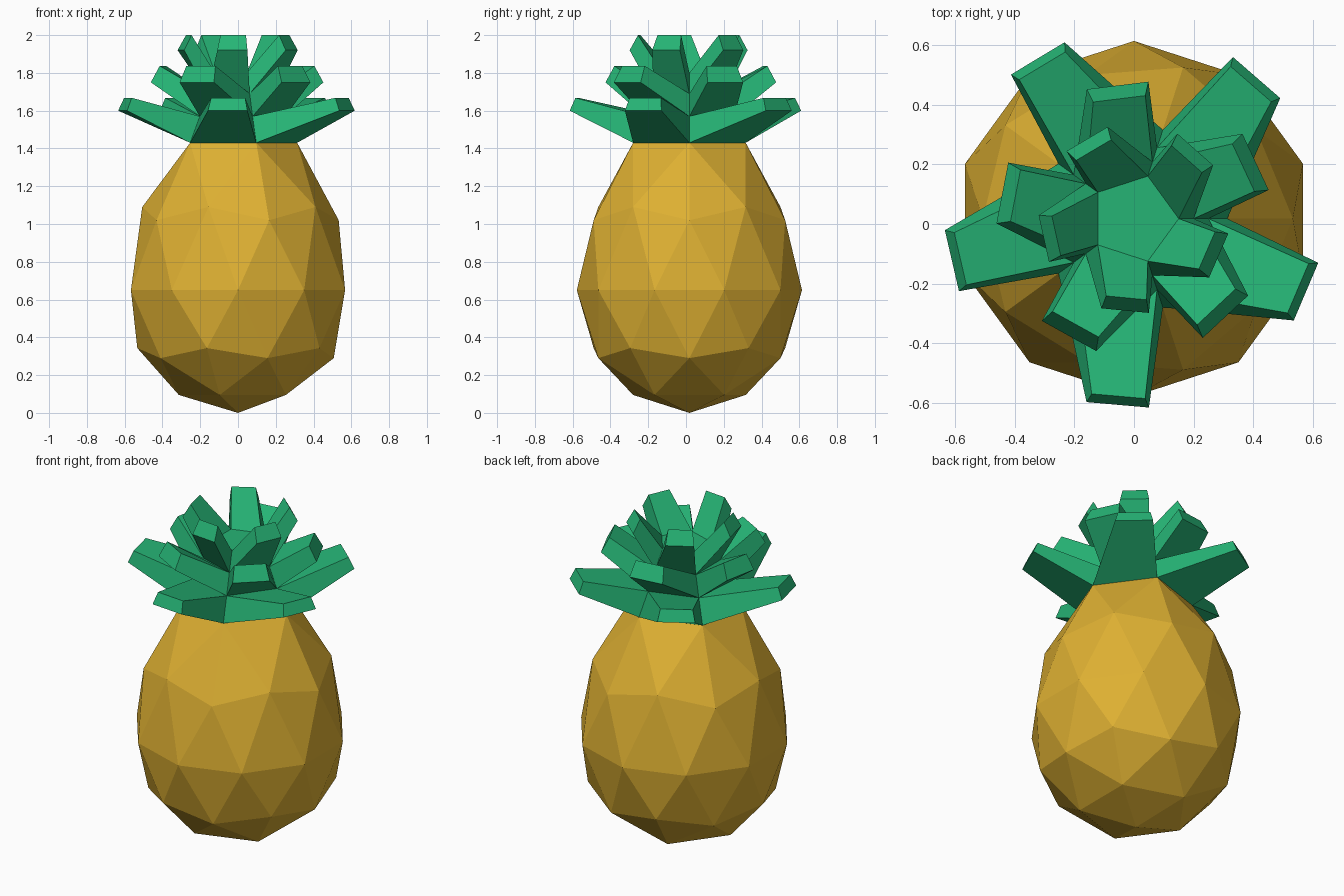
import bpy, bmesh, math

if "Cube" in bpy.data.objects:
    bpy.data.objects.remove(bpy.data.objects["Cube"])

CY = 0.018  # the fruit sits slightly behind the centre of the bounding box


def material(name, color):
    m = bpy.data.materials.new(name)
    m.diffuse_color = (*color, 1)
    m.use_nodes = True
    m.node_tree.nodes["Principled BSDF"].inputs["Base Color"].default_value = m.diffuse_color
    return m


def add_object(name, bm, mat):
    bmesh.ops.recalc_face_normals(bm, faces=bm.faces)
    me = bpy.data.meshes.new(name)
    bm.to_mesh(me)
    bm.free()
    me.materials.append(mat)
    ob = bpy.data.objects.new(name, me)
    bpy.context.collection.objects.link(ob)
    return ob


yellow = material("golden yellow", (0.73, 0.434, 0.032))
green = material("leaf green", (0.019, 0.456, 0.178))

# Fruit body: icosphere stretched into an egg, level by level, with an open top
LEVELS = [(-1, 0), (-0.85, 0.095), (-0.526, 0.29), (-0.447, 0.343), (0, 0.65),
          (0.447, 1.02), (0.526, 1.09), (0.85, 1.43), (1, 1.6)]
bm = bmesh.new()
bmesh.ops.create_icosphere(bm, subdivisions=2, radius=1)
bmesh.ops.delete(bm, geom=[v for v in bm.verts if v.co.z > 0.95], context='VERTS')
for v in bm.verts:
    z = min(LEVELS, key=lambda l: abs(l[0] - v.co.z))[1]
    v.co = (v.co.x * 0.596, v.co.y * 0.596 + CY, z)
add_object("fruit_body", bm, yellow)

# Crown: stacked pentagon rings, each side drawn out into a twisted blunt leaf
RINGS = [(0.313, 1.43), (0.25, 1.57), (0.2, 1.69), (0.15, 1.8)]
# tip direction, then (distance, half width, height) of lower and upper tip edge
TIPS = [(49, (0.627, 0.105, 1.6), (0.598, 0.09, 1.668)),
        (25, (0.45, 0.104, 1.75), (0.405, 0.088, 1.837)),
        (48.5, (0.31, 0.08, 1.92), (0.267, 0.068, 2.0))]
bm = bmesh.new()


def polar(r, angle, z, side=0):
    c, s = math.cos(angle), math.sin(angle)
    return bm.verts.new((r * c - side * s, r * s + side * c + CY, z))


rings = [[polar(r, math.radians(72 * k), z) for k in range(5)] for r, z in RINGS]
for t, (angle, low, high) in enumerate(TIPS):
    for k in range(5):
        n = (k + 1) % 5
        a = math.radians(angle + 72 * k)
        root = [rings[t][k], rings[t][n], rings[t + 1][n], rings[t + 1][k]]
        tip = [polar(d, a, z, s * w) for (d, w, z), s in
               ((low, -1), (low, 1), (high, 1), (high, -1))]
        bm.faces.new(tip)
        for i in range(4):
            j = (i + 1) % 4
            bm.faces.new((root[i], root[j], tip[j], tip[i]))
bm.faces.new(rings[-1])
add_object("leaf_crown", bm, green)
